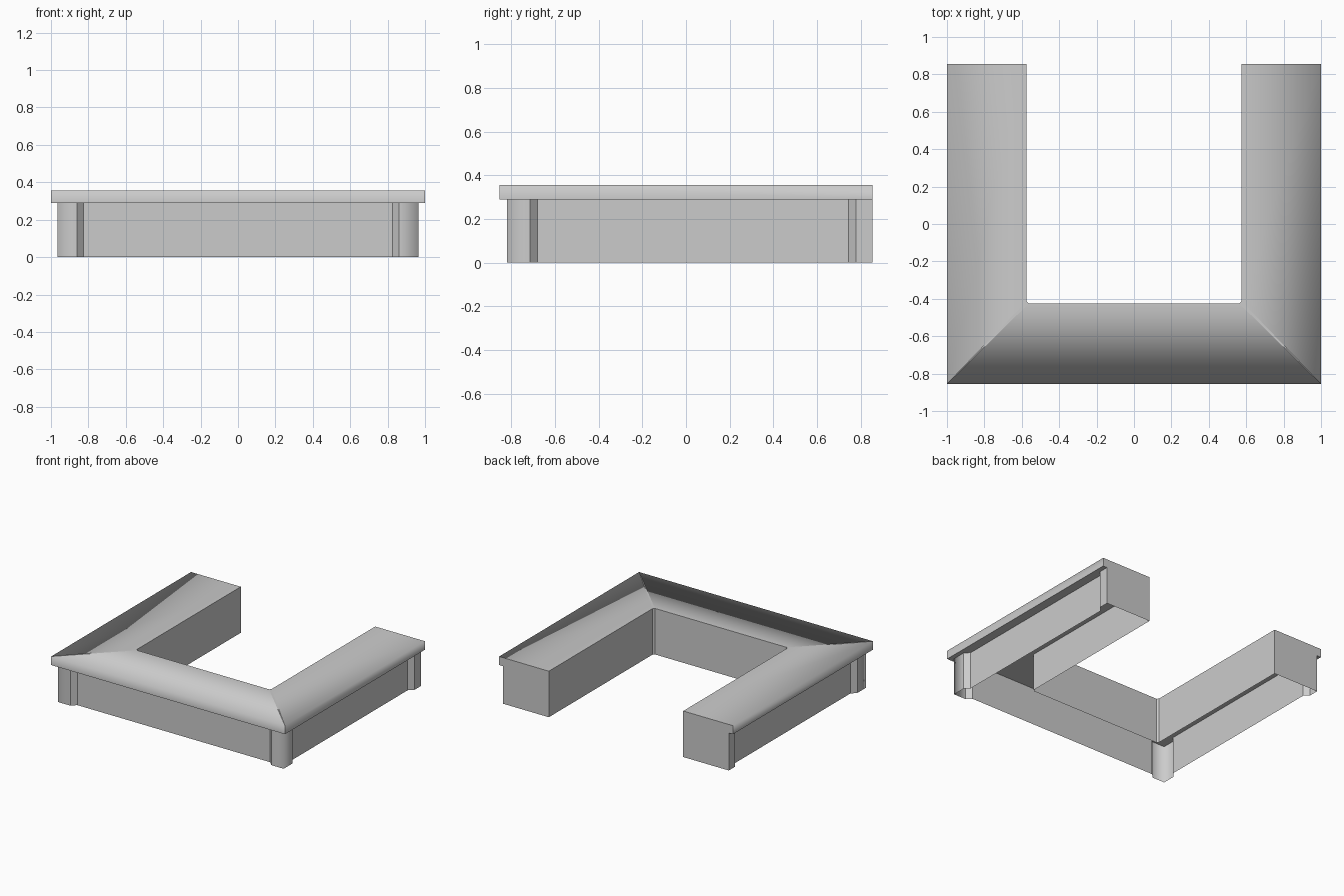
import bpy
import bmesh

cube = bpy.data.objects.get("Cube")
if cube:
    bpy.data.objects.remove(cube, do_unlink=True)

CAP_LOW, CAP_TOP = 0.29, 0.356   # underside and top of the countertop
BACK = 0.855                     # open ends of the U

grey = bpy.data.materials.new("plain_grey")
grey.use_nodes = True
colour = (0.6, 0.6, 0.6, 1)
grey.diffuse_color = colour
grey.node_tree.nodes["Principled BSDF"].inputs["Base Color"].default_value = colour


def mirrored(points):
    """Complete a right-hand half outline with its mirror image."""
    return points + [(-x, y) for x, y in reversed(points)]


def finish(bm, name, is_soft):
    """Turn the mesh into an object, smooth only along the chosen edges."""
    for face in bm.faces:
        face.smooth = True
    for edge in bm.edges:
        edge.smooth = is_soft(edge)
    mesh = bpy.data.meshes.new(name)
    bm.to_mesh(mesh)
    bm.free()
    mesh.materials.append(grey)
    obj = bpy.data.objects.new(name, mesh)
    bpy.context.collection.objects.link(obj)
    return obj


# Counter body: thin walls with raised corner posts, open underneath
half_plan = [
    (0.563, -0.425), (0.575, -0.413), (0.575, BACK), (0.965, BACK),
    (0.965, 0.78), (0.93, 0.745), (0.93, -0.68), (0.965, -0.715),
    (0.965, -0.82), (0.86, -0.82), (0.825, -0.785),
]
plan = mirrored(half_plan)
bm = bmesh.new()
low = [bm.verts.new((x, y, 0)) for x, y in plan]
high = [bm.verts.new((x, y, CAP_LOW)) for x, y in plan]
for i in range(len(plan)):
    j = (i + 1) % len(plan)
    bm.faces.new((low[i], high[i], high[j], low[j]))


def post_corner(edge):
    return all(abs(v.co.x) > 0.96 and v.co.y < -0.81 for v in edge.verts)


finish(bm, "counter_body", post_corner)

# Countertop: a mitred slab overhanging the body
outer = mirrored([(1, BACK), (1, -BACK), (1, -BACK)])
inner = mirrored([(0.575, BACK), (0.575, -0.413), (0.563, -0.425)])
bm = bmesh.new()
sections = []
for (ox, oy), (ix, iy) in zip(outer, inner):
    sections.append([bm.verts.new(co) for co in (
        (ox, oy, CAP_LOW), (ox, oy, CAP_TOP), (ix, iy, CAP_TOP), (ix, iy, CAP_LOW))])
for a, b in zip(sections, sections[1:]):
    for k in range(4):
        m = (k + 1) % 4
        bm.faces.new((a[k], a[m], b[m], b[k]))
bm.faces.new(sections[0])
bm.faces.new(sections[-1])
bmesh.ops.remove_doubles(bm, verts=bm.verts, dist=0.001)
bmesh.ops.recalc_face_normals(bm, faces=bm.faces)


def outer_rim(edge):
    return edge.calc_length() > 1.5 and all(v.co.z > CAP_LOW + 0.01 for v in edge.verts)


finish(bm, "countertop", outer_rim)
